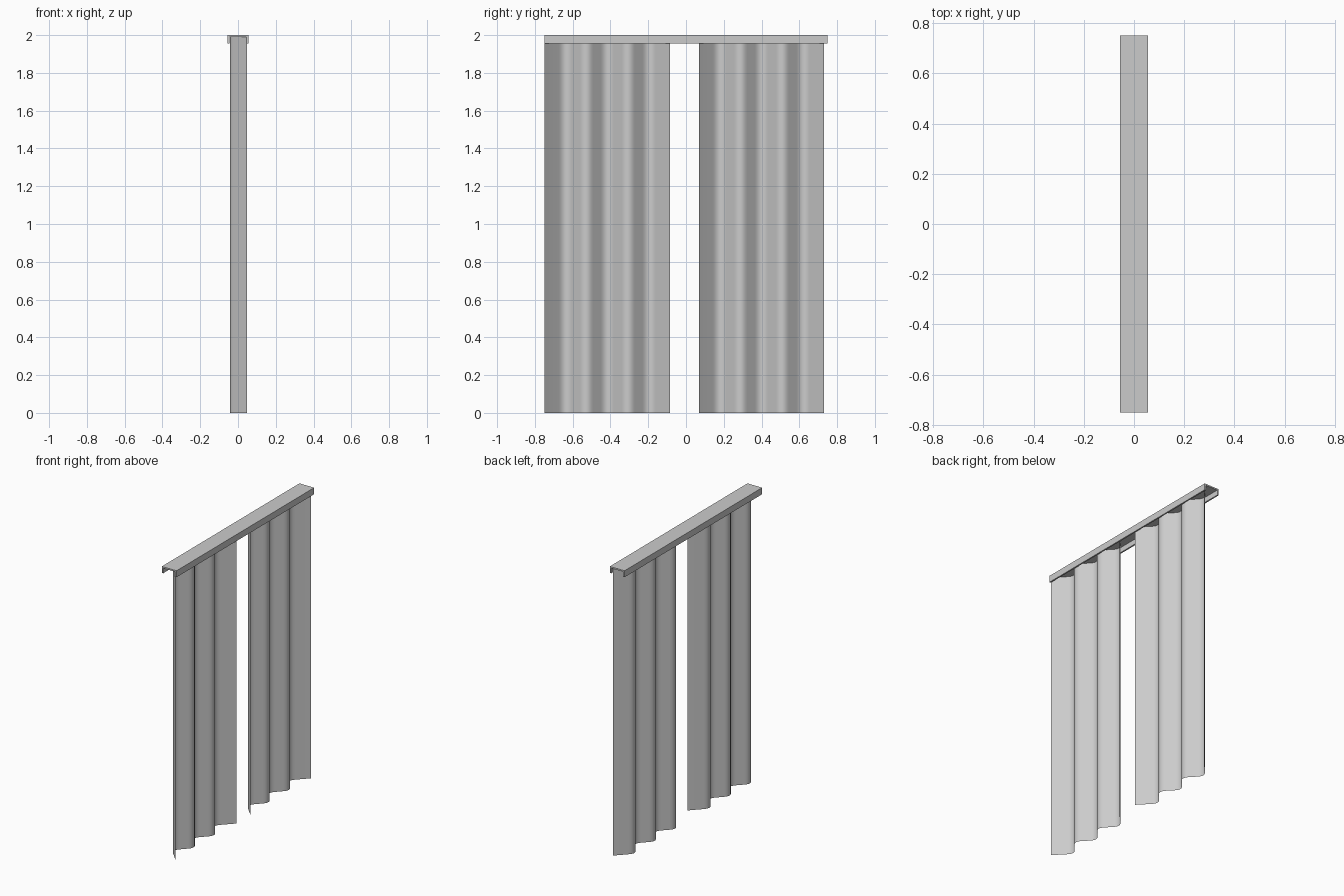
import bpy
import bmesh
from mathutils import Vector

cube = bpy.data.objects.get("Cube")
if cube:
    bpy.data.objects.remove(cube, do_unlink=True)


def make_material(name, color):
    mat = bpy.data.materials.new(name)
    mat.use_nodes = True
    mat.diffuse_color = color
    mat.node_tree.nodes["Principled BSDF"].inputs["Base Color"].default_value = color
    return mat


grey = make_material("light grey", (0.6, 0.6, 0.6, 1))


def extrude_profile(name, points, direction, closed=False):
    """Sweep a profile along a direction; closed profiles get end caps."""
    bm = bmesh.new()
    start = [bm.verts.new(p) for p in points]
    end = [bm.verts.new(p + direction) for p in points]
    count = len(points)
    for i in range(count if closed else count - 1):
        j = (i + 1) % count
        bm.faces.new((start[i], start[j], end[j], end[i]))
    if closed:
        bm.faces.new(start)
        bm.faces.new(end)
        bmesh.ops.recalc_face_normals(bm, faces=bm.faces)
    mesh = bpy.data.meshes.new(name)
    bm.to_mesh(mesh)
    bm.free()
    mesh.materials.append(grey)
    obj = bpy.data.objects.new(name, mesh)
    bpy.context.collection.objects.link(obj)
    return obj


# Rail: thin channel, open at the bottom
outer, inner, length = 0.056, 0.046, 1.5
top, under, lip = 2.0, 1.99, 1.955
half = [(outer, lip), (outer, top), (-outer, top), (-outer, lip),
        (-inner, lip), (-inner, under), (inner, under), (inner, lip)]
extrude_profile("curtain_rail", [Vector((x, -length / 2, z)) for x, z in half],
                Vector((0, length, 0)), closed=True)


# Curtains: zigzag sheets with rounded folds
def pleat_path(y_start, width, folds=3, rounding=0.32, steps=8):
    peak, valley = 0.047, -0.058
    corners = [Vector((valley if i % 2 else peak, y_start + width * i / (2 * folds), 0))
               for i in range(2 * folds + 1)]
    path = [corners[0]]
    for before, corner, after in zip(corners, corners[1:], corners[2:]):
        a = corner.lerp(before, rounding)
        b = corner.lerp(after, rounding)
        for s in range(steps + 1):
            t = s / steps
            path.append(a.lerp(corner, t).lerp(corner.lerp(b, t), t))
    path.append(corners[-1])
    return path


for name, y_start in (("front_curtain", -0.748), ("back_curtain", 0.068)):
    curtain = extrude_profile(name, pleat_path(y_start, 0.663), Vector((0, 0, under)))
    bpy.ops.object.select_all(action="DESELECT")
    curtain.select_set(True)
    bpy.context.view_layer.objects.active = curtain
    bpy.ops.object.shade_smooth_by_angle()
